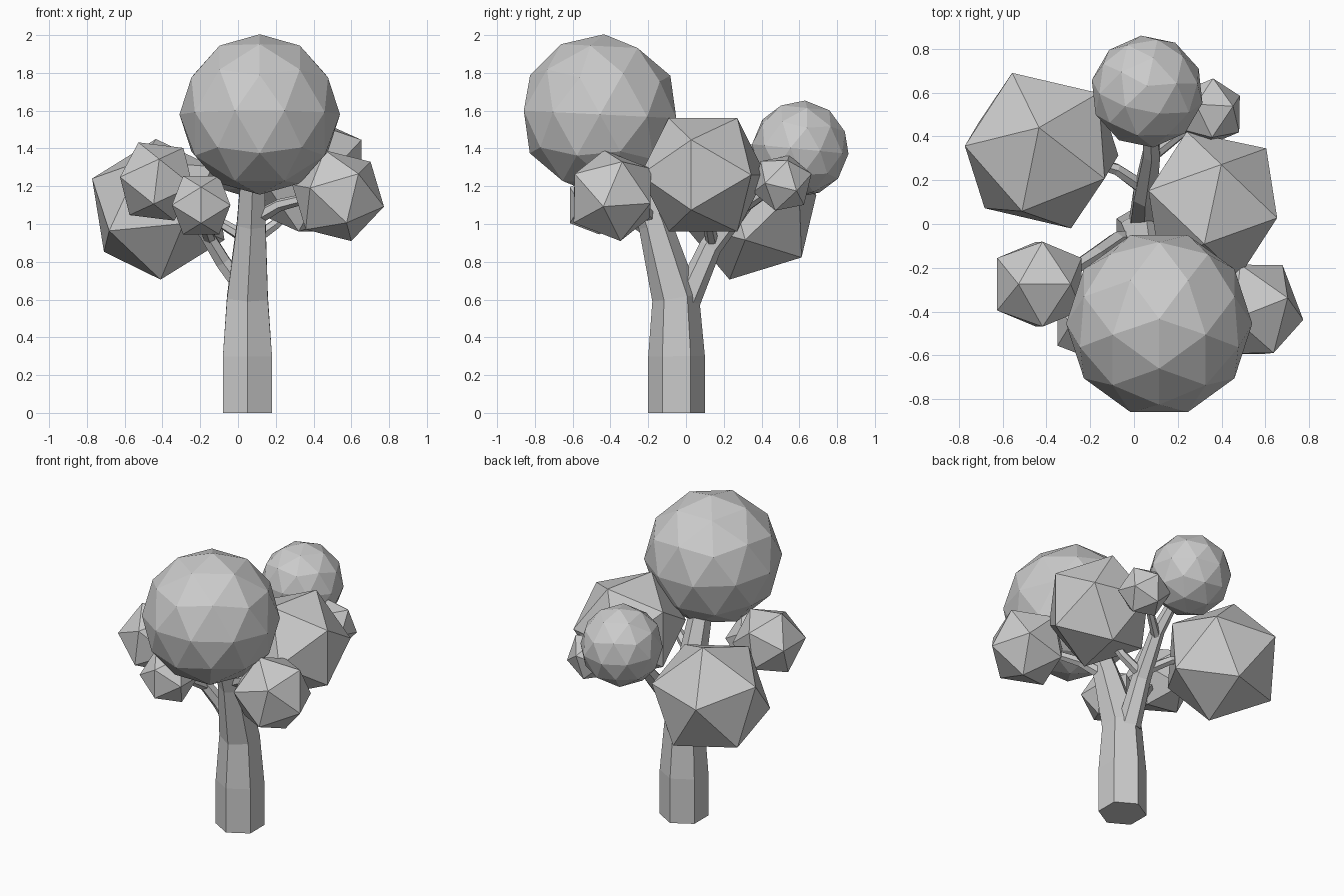
import bpy, bmesh, math
from mathutils import Vector, Matrix

if "Cube" in bpy.data.objects:
    bpy.data.objects.remove(bpy.data.objects["Cube"])


def finish(name, bm):
    bmesh.ops.recalc_face_normals(bm, faces=bm.faces)
    me = bpy.data.meshes.new(name)
    bm.to_mesh(me)
    bm.free()
    bpy.context.collection.objects.link(bpy.data.objects.new(name, me))


def frame(a, b):
    # orthonormal frame from two neighbouring corner directions
    x = Vector(a).normalized()
    y = (Vector(b) - x * x.dot(Vector(b))).normalized()
    return Matrix((x, y, x.cross(y))).transposed()


def foliage(name, centre, r, v1, v2, sub=1):
    # faceted ball, turned so that two adjacent corners point along v1 and v2
    ref = bmesh.new()
    bmesh.ops.create_icosphere(ref, subdivisions=1, radius=1)
    ref.verts.ensure_lookup_table()
    a = ref.verts[0]
    b = a.link_edges[0].other_vert(a)
    rot = frame(v1, v2) @ frame(a.co, b.co).inverted()
    ref.free()
    bm = bmesh.new()
    bmesh.ops.create_icosphere(bm, subdivisions=sub, radius=r)
    bmesh.ops.transform(bm, verts=bm.verts,
                        matrix=Matrix.Translation(centre) @ rot.to_4x4())
    finish(name, bm)


def limb(name, pts):
    # six-sided tapered tube through (x, y, z, radius) points
    bm = bmesh.new()
    P = [Vector(p[:3]) for p in pts]
    rings = []
    for i, p in enumerate(P):
        d = P[min(i + 1, len(P) - 1)] - P[max(i - 1, 0)]
        q = Vector((0, 0, 1)).rotation_difference(d)
        if p.z == 0:
            q.identity()
        ang = [math.pi / 2 + k * math.pi / 3 for k in range(6)]
        rings.append([bm.verts.new(p + q @ Vector((math.cos(t), math.sin(t), 0)) * pts[i][3])
                      for t in ang])
    for lo, hi in zip(rings, rings[1:]):
        for k in range(6):
            bm.faces.new((lo[k], lo[(k + 1) % 6], hi[(k + 1) % 6], hi[k]))
    bm.faces.new(rings[0])
    bm.faces.new(rings[-1])
    finish(name, bm)


G = 1.618
# foliage clusters
foliage("foliage_top", (.115, -.455, 1.58), .425, (0, .05, 1), (0, -1, .5), 2)
foliage("foliage_back", (.06, .605, 1.397), .258, (0, .1, 1), (.2, 1, .4), 2)
foliage("foliage_left", (-.422, .335, 1.078), .387, (-.012, .105, .372), (-.136, .358, .07))
foliage("foliage_right", (.36, .09, 1.26), .353, (.208, .978, G), (1.583, -.336, 1))
foliage("foliage_front_right", (.53, -.39, 1.15), .254, (.24, -.047, -.057), (.067, .045, -.245))
foliage("foliage_front_left", (-.432, -.275, 1.225), .228, (1.19, 0, 1.484), (.122, -G, .993))
foliage("foliage_front_small", (-.195, -.46, 1.1), .182, (1, 0, G), (0, -G, 1))
foliage("foliage_back_small", (.345, .51, 1.217), .163, (.1, .95, .3), (.85, .35, -.3))

# trunk, leaning forward into the top cluster
limb("trunk", [(.05, -.05, 0, .15), (.05, -.05, .3, .15), (.05, -.055, .61, .125),
               (.07, -.165, 1.0, .088), (.08, -.28, 1.3, .07)])

# branches
limb("branch_back", [(.045, .005, .6, .075), (.05, .13, .88, .06),
                     (.08, .32, 1.12, .045), (.07, .5, 1.3, .03)])
limb("branch_front_left", [(.02, -.07, .66, .045), (-.08, -.08, .8, .045),
                           (-.17, -.14, .95, .04), (-.35, -.25, 1.15, .025)])
limb("branch_front_small", [(-.15, -.13, .92, .035), (-.2, -.36, 1.06, .022)])
limb("branch_left", [(.05, .16, .92, .035), (-.08, .25, 1.0, .028), (-.25, .3, 1.05, .02)])
limb("branch_right", [(.06, .14, .9, .035), (.2, .12, 1.0, .03), (.32, .1, 1.12, .022)])
limb("branch_front_right", [(.08, -.18, 1.02, .04), (.22, -.25, 1.1, .033), (.42, -.35, 1.15, .025)])
limb("branch_back_small", [(.07, .3, 1.08, .03), (.3, .48, 1.2, .02)])
